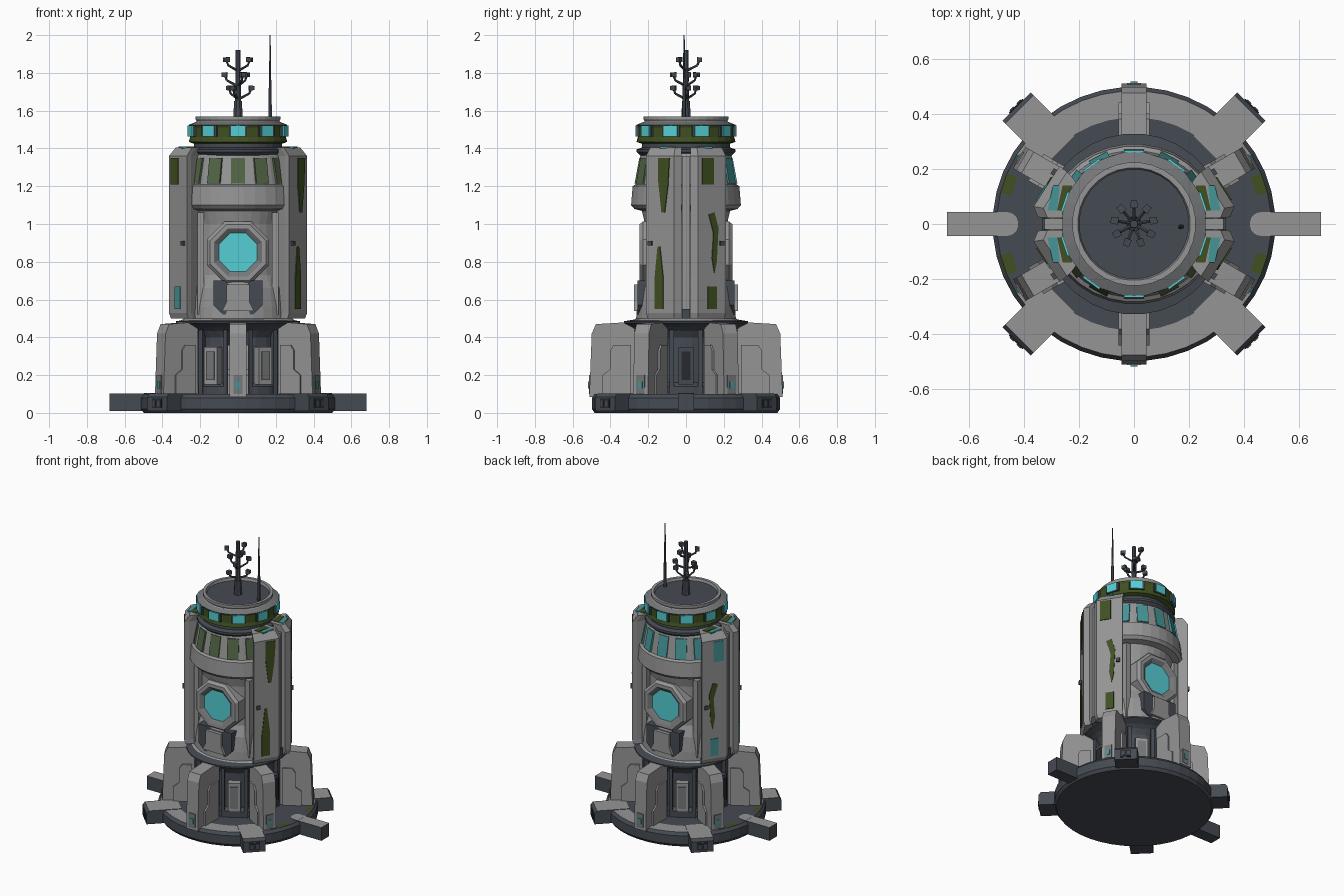
import bpy, bmesh, math
from mathutils import Matrix, Vector

if "Cube" in bpy.data.objects:
    bpy.data.objects.remove(bpy.data.objects["Cube"])


def material(name, *rgb):
    m = bpy.data.materials.new(name)
    m.use_nodes = True
    m.diffuse_color = (*rgb, 1)
    m.node_tree.nodes["Principled BSDF"].inputs["Base Color"].default_value = (*rgb, 1)
    return m


PALE = material("pale grey", .30, .30, .305)
MID = material("mid grey", .18, .185, .19)
SLATE = material("dark slate", .06, .07, .085)
BLACK = material("near black", .02, .023, .028)
GREEN = material("moss green", .05, .08, .015)
OLIVE = material("olive glass", .085, .13, .06)
TEAL = material("bright teal", .09, .62, .66)
SEA = material("dim teal", .06, .30, .31)


def solid(name, rings, mats, rule=None, matrix=Matrix()):
    """Skin a stack of equal rings, cap both ends, colour faces by rule."""
    bm = bmesh.new()
    loops = [[bm.verts.new(matrix @ Vector(p)) for p in ring] for ring in rings]
    n = len(loops[0])
    for a, b in zip(loops, loops[1:]):
        for i in range(n):
            j = (i + 1) % n
            bm.faces.new((a[i], a[j], b[j], b[i]))
    bm.faces.new(loops[0])
    bm.faces.new(loops[-1])
    bmesh.ops.recalc_face_normals(bm, faces=bm.faces)
    if rule:
        for f in bm.faces:
            f.material_index = rule(f.calc_center_median(), f.normal)
    mesh = bpy.data.meshes.new(name)
    bm.to_mesh(mesh)
    bm.free()
    ob = bpy.data.objects.new(name, mesh)
    bpy.context.collection.objects.link(ob)
    for m in mats:
        mesh.materials.append(m)


def turn(deg):
    return Matrix.Rotation(math.radians(deg), 4, 'Z')


def lathe(name, profile, mats, n=32, rule=None, matrix=Matrix()):
    angles = [(i + .5) * math.tau / n for i in range(n)]
    rings = [[(r * math.cos(a), r * math.sin(a), z) for a in angles] for r, z in profile]
    solid(name, rings, mats, rule, matrix)


def fin(name, outline, t0, t1, deg, mats, rule=None):
    """Outline of (radius, height), extruded along the tangent."""
    solid(name, [[(r, t, z) for r, z in outline] for t in (t0, t1)], mats, rule, turn(deg))


def plate(name, outline, r0, r1, deg, mats):
    """Outline of (tangent, height), extruded outward."""
    solid(name, [[(r, t, z) for t, z in outline] for r in (r0, r1)], mats, None, turn(deg))


def rect(a0, a1, z0, z1):
    return [(a0, z0), (a1, z0), (a1, z1), (a0, z1)]


def rod(name, p0, p1, r0, r1, mat, n=6):
    p0, p1 = Vector(p0), Vector(p1)
    d = p1 - p0
    m = Matrix.Translation(p0) @ d.to_track_quat('Z', 'Y').to_matrix().to_4x4()
    lathe(name, [(r0, 0), (r1, d.length)], [mat], n, None, m)


# Base disc, its top painted pale toward front and back
def disc_rule(c, nrm):
    r = c.xy.length
    if nrm.z < .9 or r < .3:
        return 0
    if abs(c.y) > .24 and r > .4:
        return 1
    return 2 if r > .465 and .12 < abs(c.y) < .2 else 0


lathe("base_disc", [(.5, 0), (.515, .02), (.515, .08), (.5, .1), (.46, .1), (.4, .1), (.28, .1)],
      [SLATE, PALE, GREEN], 40, disc_rule, Matrix.Diagonal((1, .97, 1, 1)))

# Base arms with pale tops
top_pale = lambda c, nrm: 1 if nrm.z > .9 else 0
for deg in (0, 180):
    fin("side_arm", rect(.46, .68, .01, .103), -.043, .043, deg, [SLATE, PALE], top_pale)
    lathe("side_arm_root", [(.043, .095), (.043, .104)], [PALE], 16,
          matrix=turn(deg) @ Matrix.Translation((.46, 0, 0)) @ Matrix.Diagonal((.9, 1, 1, 1)))
for deg in (45, 135, 225, 315):
    fin("corner_arm", [(.38, .01), (.605, .01), (.605, .085), (.59, .103), (.38, .103)],
        -.073, .073, deg, [SLATE, PALE], top_pale)
    plate("arm_vent", rect(-.035, .035, .025, .075), .6, .609, deg, [BLACK])
    for t in (-.018, .018):
        plate("vent_block", rect(t - .01, t + .01, .035, .065), .605, .613, deg, [SLATE])

# Pedestal core, ribs and framed hatches
lathe("pedestal_core", [(.27, .1), (.27, .14), (.245, .16), (.245, .40), (.275, .45)], [SLATE], 24)
lathe("pedestal_flange", [(.26, .43), (.29, .455), (.33, .475), (.33, .485), (.27, .495)], [SLATE], 32)
for k in range(6):
    deg = 60 * k
    plate("hatch_frame", rect(-.04, .04, .15, .35), .2, .29, deg, [PALE if k % 3 else SLATE])
    plate("hatch_panel", rect(-.025, .025, .175, .325), .285, .297, deg, [MID if k % 3 else BLACK])
    for t in (-.075, .075):
        plate("pedestal_rib", rect(t - .012, t + .012, .1, .44), .19, .265, deg, [SLATE])

# Six buttresses with raised side panels; the four toward the sides sit closer in
for k in range(6):
    deg = 30 + 60 * k
    e = .512 if k % 3 == 1 else .482
    fin("buttress", [(.27, .09), (e, .085), (e - .013, .42), (e - .035, .47), (.31, .48), (.27, .48)],
        -.045, .045, deg, [PALE])
    for s in (-1, 1):
        fin("buttress_side_panel", [(.29, .1), (e - .07, .1), (e - .07, .2), (e - .11, .23), (e - .11, .33),
                                    (e - .13, .36), (.29, .36)], s * .04, s * .056, deg, [PALE])
    plate("buttress_foot", rect(-.025, .025, .1, .2), e - .02, e + .002, deg, [MID])
    plate("buttress_lamp", rect(-.012, .012, .13, .165), e - .01, e + .006, deg, [SEA])

# Tower body with a waist and an overhanging band, a little wider than deep
lathe("tower_body", [(.29, .485), (.265, .5), (.262, .56), (.25, .66), (.222, .73), (.218, 1.0), (.235, 1.07),
                     (.275, 1.08), (.292, 1.1), (.284, 1.2), (.268, 1.21), (.243, 1.36), (.23, 1.38)], [PALE], 32,
      matrix=Matrix.Diagonal((1.08, 1, 1, 1)))

# Front and back: round window, apron and row of band windows
def window_rule(c, nrm):
    r = math.hypot(c.x, c.z - .85)
    if r < .02 and abs(c.y) > .2:
        return 2
    return 1 if r < .125 else 0


for deg, glass in ((-90, OLIVE), (90, SEA)):
    tip = turn(deg) @ Matrix.Translation((.15, 0, .85)) @ Matrix.Rotation(math.pi / 2, 4, 'Y')
    lathe("window_frame", [(.178, 0), (.178, .078), (.16, .096), (.138, .096), (.128, .09), (.11, .078)],
          [PALE, MID, TEAL], 8, window_rule, tip)
    for s in (-1, 1):
        plate("window_stile", [(s * .18, .52), (s * .215, .52), (s * .215, 1.06), (s * .18, 1.06)],
              .1, .18, deg, [PALE])
    plate("apron_recess", [(-.08, .52), (.08, .52), (.13, .57), (.13, .7), (.07, .7), (.05, .68), (-.05, .68),
                           (-.07, .7), (-.13, .7), (-.13, .57)], .18, .256, deg, [SLATE])
    plate("apron_panel", [(-.085, .54), (.085, .54), (.06, .59), (.06, .68), (-.06, .68), (-.06, .59)],
          .2, .275, deg, [PALE])
    for off in (-54, -28, 0, 28, 54):
        x = .016 * abs(math.sin(math.radians(off)))
        fin("band_window", [(.2, 1.215), (.272 + x, 1.215), (.247 + x, 1.35), (.2, 1.35)],
            -.037, .037, deg + off, [glass])

# Side armour: four mirrored panels, with coloured patches on the slanted faces
outline = [(.2, .025), (.35, .025), (.366, .064), (.271, .211), (.25, .19), (.2, .12)]
levels = [(.5, .97), (.53, 1), (1.36, 1), (1.405, .9)]
tall = [(-.12, 1.35), (-.05, 1.35), (-.05, 1.22), (-.07, 1.06), (-.09, 1.06), (-.11, 1.2)]
spike = [(-.08, .55), (-.025, .55), (-.025, .7), (-.045, .88), (-.06, .88), (-.08, .72)]
crack = [(-.045, .74), (-.03, .8), (-.02, .98), (-.045, 1.06), (-.08, 1.05), (-.05, .95), (-.06, .82)]
high, low = rect(-.12, -.05, 1.21, 1.35), rect(-.085, -.03, .55, .67)
patches = {
    (1, -1): [(tall, GREEN), (spike, GREEN)],
    (1, 1): [(high, GREEN), (crack, GREEN), (low, GREEN)],
    (-1, 1): [(high, SEA), (crack, GREEN), (low, SEA)],
    (-1, -1): [(high, GREEN), (low, SEA)],
}
for (sx, sy), marks in patches.items():
    solid("side_armour", [[(sx * x * k, sy * y * k, z) for x, y in outline] for z, k in levels], [PALE])
    deg = 33 * sy if sx > 0 else 180 - 33 * sy
    for shape, mat in marks:
        plate("armour_patch", [(t * sx * sy, z) for t, z in shape], .339, .347, deg, [mat])
    plate("armour_knob", rect(-.012, .012, .885, .91), .33, .355, deg, [SLATE])
    for x0, x1, mat in ((.235, .28, GREEN), (.28, .315, SEA)):
        solid("armour_cap", [[(sx * x, sy * y, z) for x, y in
                              [(x0, .05), (x1, .05), (x1 - .02, .14), (x0 - .01, .14)]] for z in (1.4, 1.409)], [mat])
for deg in (0, 180):
    plate("side_spine", rect(-.02, .02, .5, 1.36), .2, .325, deg, [PALE])
    plate("spine_foot", rect(-.022, .022, .5, .55), .2, .335, deg, [SLATE])

# Neck, lamp ring and roof
lathe("neck", [(.24, 1.36), (.262, 1.38), (.262, 1.395), (.235, 1.405), (.235, 1.43)], [SLATE], 32)
lathe("lamp_ring", [(.235, 1.425), (.262, 1.435), (.255, 1.46), (.255, 1.51), (.262, 1.525), (.225, 1.54)],
      [GREEN, MID], 30, lambda c, nrm: 1 if nrm.z > .7 else 0)
for k in range(10):
    deg = 36 * k - 90
    plate("lamp_housing", rect(-.048, .048, 1.462, 1.522), .23, .261, deg, [SLATE])
    plate("ring_lamp", rect(-.037, .037, 1.463, 1.521), .23, .268, deg, [TEAL])
lathe("roof_rim", [(.235, 1.53), (.22, 1.545), (.225, 1.555), (.225, 1.57), (.205, 1.57), (.2, 1.552)],
      [PALE, SLATE], 32, lambda c, nrm: 1 if c.xy.length < .1 and c.z > 1.55 else 0)

# Branching mast and whip aerial
rod("mast_foot", (0, 0, 1.55), (0, 0, 1.65), .028, .022, SLATE, 8)
rod("mast", (0, 0, 1.6), (0, 0, 1.92), .017, .014, SLATE, 8)
for k in range(9):
    a = math.radians(40 * k + 10)
    z = (1.66, 1.73, 1.81)[k % 3]
    u = Vector((math.cos(a), math.sin(a), 0))
    knee, tip = u * .06 + Vector((0, 0, z + .03)), u * .072 + Vector((0, 0, z + .06))
    rod("mast_branch", (0, 0, z), knee, .007, .006, SLATE)
    rod("mast_twig", knee, tip, .006, .006, SLATE)
    rod("mast_sensor", tip - u * .014, tip + u * .014, .019, .016, SLATE, 4)
rod("aerial_foot", (.17, -.01, 1.55), (.17, -.01, 1.72), .011, .009, SLATE)
rod("aerial", (.17, -.01, 1.7), (.17, -.01, 2.0), .008, .003, SLATE)
